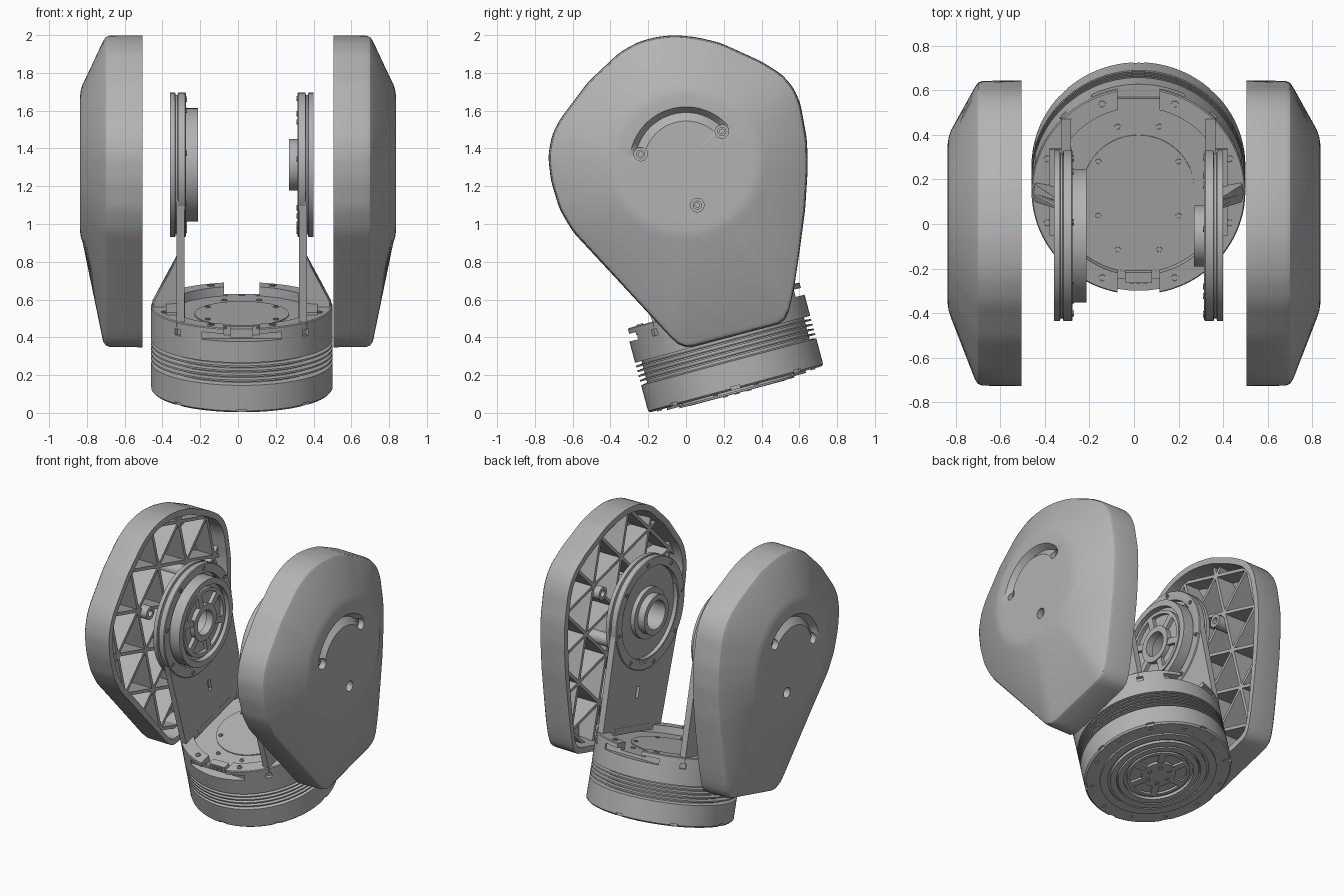
import bpy, bmesh, math
from mathutils import Matrix, Vector

if "Cube" in bpy.data.objects:
    bpy.data.objects.remove(bpy.data.objects["Cube"])

grey = bpy.data.materials.new("machined_grey")
grey.use_nodes = True
grey.diffuse_color = (0.45, 0.45, 0.45, 1)
grey.node_tree.nodes["Principled BSDF"].inputs["Base Color"].default_value = grey.diffuse_color

T, R = Matrix.Translation, Matrix.Rotation
BASE = T((0.02, 0.265, 0.125)) @ R(math.radians(15), 4, 'X')
HUB_V = 1.23
parts = []


def make(name, verts, faces, M=Matrix()):
    me = bpy.data.meshes.new(name)
    me.from_pydata([M @ Vector(v) for v in verts], [], faces)
    bm = bmesh.new()
    bm.from_mesh(me)
    bmesh.ops.remove_doubles(bm, verts=bm.verts, dist=1e-5)
    bmesh.ops.recalc_face_normals(bm, faces=bm.faces)
    bm.to_mesh(me)
    bm.free()
    me.materials.append(grey)
    ob = bpy.data.objects.new(name, me)
    bpy.context.collection.objects.link(ob)
    parts.append(ob)
    return ob


def skin(rings, closed):
    """Quads between equal rings of points."""
    n, m = len(rings[0]), len(rings)
    faces = [(i * n + j, i * n + (j + 1) % n, (i + 1) % m * n + (j + 1) % n, (i + 1) % m * n + j)
             for i in range(m if closed else m - 1) for j in range(n)]
    return [p for r in rings for p in r], faces


def lathe(name, profile, M, n=72):
    """Closed (radius, height) profile turned about z."""
    rings = [[(r * math.cos(k * math.tau / n), r * math.sin(k * math.tau / n), h) for k in range(n)]
             for r, h in profile]
    return make(name, *skin(rings, True), M)


def tube(name, r0, r1, h0, h1, M, n=48):
    return lathe(name, [(r0, h0), (r1, h0), (r1, h1), (r0, h1)], M, n)


def prism(name, poly, a, b, M):
    """Polygon in (y, z) pulled along x from a to b."""
    n = len(poly)
    v = [(x, y, z) for x in (a, b) for y, z in poly]
    f = [tuple(range(n)), tuple(range(n, 2 * n))]
    f += [(i, (i + 1) % n, n + (i + 1) % n, n + i) for i in range(n)]
    return make(name, v, f, M)


def box(name, x, y, z, M):
    return prism(name, [(y[0], z[0]), (y[1], z[0]), (y[1], z[1]), (y[0], z[1])], x[0], x[1], M)


def cut(ob, cutters):
    for c in cutters:
        mod = ob.modifiers.new("cut", 'BOOLEAN')
        mod.operation, mod.solver, mod.object = 'DIFFERENCE', 'EXACT', c
        bpy.context.view_layer.objects.active = ob
        bpy.ops.object.modifier_apply(modifier=mod.name)
        parts.remove(c)
        bpy.data.objects.remove(c)


def screws(name, radius, angles, h, M, size=0.018):
    for a in angles:
        P = M @ R(math.radians(a), 4, 'Z') @ T((radius, 0, h))
        lathe(name, [(0, -0.01), (size, -0.01), (size, 0.006), (size * .6, 0.006),
                     (size * .6, 0), (0, 0)], P, 12)


def spoked_wheel(name, outer, hole, h0, h1, M):
    """Rim, hub and six double spokes standing on a thin floor."""
    d = h1 - h0
    tube(name + "_floor", hole, outer, h0, h0 + d * .35, M, 64)
    tube(name + "_rim", outer * .86, outer, h0, h1, M, 64)
    tube(name + "_inner_rim", outer * .7, outer * .78, h0, h0 + d * .8, M, 64)
    tube(name + "_hub", hole, outer * .42, h0, h0 + d * .9, M)
    for k in range(6):
        box(name + "_spoke", (outer * .38, outer * .74), (-.022, .022), (h0, h0 + d * .8),
            M @ R(k * math.pi / 3, 4, 'Z'))


# Base drum with cooling fins and a raised, notched top ring
profile = [(0, 0.01), (.26, 0.01), (.27, 0), (.47, 0), (.48, .01), (.48, .15)]
for k in range(5):
    h = .157 + k * .026
    profile += [(.445, h), (.445, h + .013), (.48, h + .013), (.48, h + .022)]
profile += [(.48, .455), (.475, .46), (.39, .46), (.39, .41), (0, .41)]
drum = lathe("base_drum", profile, BASE, 96)
cutters = [box("cutter", (-.095, .095), (-.6, .6), (.411, .6), BASE)]
for s in (-1, 1):
    cutters.append(box("cutter", (-.21, .21), sorted((s * .42, s * .6)), (.39, .43), BASE))
for k in range(8):
    cutters.append(box("cutter", (.465, .5), (-.025, .025), (-.01, .018), BASE @ R(k * math.pi / 4 + math.pi / 2, 4, 'Z')))
for a in (-45, -135, 45, 135):
    cutters.append(box("cutter", (.46, .5), (-.02, .02), (.385, .42), BASE @ R(math.radians(a), 4, 'Z')))
cut(drum, cutters)
tube("top_plate", 0, .25, .405, .416, BASE, 64)
box("connector", (-.06, .06), (-.43, -.38), (.40, .445), BASE)
for x in (-.03, 0, .03):
    box("connector_pin", (x - .008, x + .008), (-.436, -.42), (.415, .435), BASE)
screws("ring_screw", .435, (20, 68, 112, 160, 200, 248, 292, 340), .46, BASE)
screws("floor_screw", .3, (72, 108, 252, 288), .41, BASE, .015)
screws("plate_screw", .22, (35, 145, 215, 325), .416, BASE, .014)

# Underside plates and output wheel
UNDER = BASE @ R(math.pi, 4, 'X')
tube("under_ring", .33, .38, -.012, .012, UNDER, 72)
tube("under_inner_ring", .275, .315, -.02, .02, UNDER, 72)
spoked_wheel("output_wheel", .265, 0, -.012, .022, UNDER)
screws("output_screw", .075, range(0, 360, 60), .02, UNDER, .014)
screws("under_screw", .435, range(15, 375, 30), 0, UNDER, .014)

# Side arms with gussets and bearing flanges
for s, side in ((1, "left"), (-1, "right")):
    arm = prism(side + "_arm", [(-.335, .43), (.335, .43), (.365, 1.23), (.26, 1.4), (-.26, 1.4), (-.365, 1.23)],
                s * .302, s * .345, BASE)
    slot = box("cutter", (s * .34 - .2, s * .34 + .2), (-.015, .015), (.66, .74), BASE)
    AX = BASE @ T((0, 0, HUB_V)) @ R(s * math.pi / 2, 4, 'Y')
    cut(arm, [slot, tube("cutter", 0, .31, .2, .5, AX)])
    for u in (-.17, .17):
        gusset = [(s * .33, .44), (s * .475, .44), (s * .475, .49), (s * .34, .74), (s * .33, .74)]
        v = [(x, y, z) for y in (-.02, .02) for x, z in gusset]
        f = [(0, 1, 2, 3, 4), (5, 6, 7, 8, 9)] + [(i, (i + 1) % 5, 5 + (i + 1) % 5, 5 + i) for i in range(5)]
        skew = BASE @ T((0, u * .35, 0)) @ R(-s * u, 4, 'Z')
        make(side + "_gusset", v, f, skew)
    box(side + "_foot", sorted((s * .3, s * .4)), (-.2, .2), (.44, .475), BASE)
    screws(side + "_arm_screw", .025, (90, 270), .3, BASE @ T((0, 0, .9)) @ R(s * math.pi / 2, 4, 'Y'), .012)
    lathe(side + "_flange", [(.1, .33), (.32, .33), (.32, .298), (.33, .295), (.378, .295), (.383, .3),
                             (.383, .337), (.37, .34), (.37, .35), (.383, .353), (.383, .38), (.1, .38)], AX, 96)
    INNER = AX @ R(math.pi, 4, 'X')
    screws(side + "_flange_screw", .353, range(20, 380, 45), -.295, INNER, .014)
    if s > 0:
        tube("left_bearing_tube", .1, .137, -.34, -.25, INNER)
        tube("left_bearing_collar", .1, .175, -.34, -.30, INNER)
    else:
        tube("right_wheel_seat", .1, .3, -.34, -.28, INNER, 64)
        spoked_wheel("right_wheel", .3, .085, -.29, -.233, INNER)

# Cover outline in (y, z), turned into a radius for every angle about the hub
CY, CZ, N = 0.0, 1.32, 144
outline = [(-.02, .335), (.53, .48), (.57, .65), (.60, .85), (.63, 1.07), (.645, 1.3), (.64, 1.45), (.605, 1.64),
           (.57, 1.72), (.51, 1.79), (.40, 1.86), (.18, 1.96), (.05, 1.99), (-.06, 2), (-.16, 1.99), (-.25, 1.965),
           (-.35, 1.91), (-.52, 1.75), (-.67, 1.55), (-.71, 1.47), (-.73, 1.36), (-.715, 1.23), (-.67, 1.08), (-.6, .96)]


def radius_at(a):
    d = Vector((math.cos(a), math.sin(a)))
    for i, p in enumerate(outline):
        p = Vector(p) - Vector((CY, CZ))
        q = Vector(outline[(i + 1) % len(outline)]) - Vector((CY, CZ))
        e = q - p
        den = d.cross(e)
        if abs(den) > 1e-9:
            t, w = p.cross(e) / den, p.cross(d) / den
            if t > 0 and -1e-6 <= w <= 1 + 1e-6:
                return t
    return .7


angles = [k * math.tau / N for k in range(N)]
raw = [radius_at(a) for a in angles]
edge = [(raw[k - 1] + 2 * raw[k] + raw[(k + 1) % N]) / 4 for k in range(N)]


def groove(a):
    """Depth of the crescent, deepest along the tilted arm."""
    off = (a - math.radians(105) + math.pi) % math.tau - math.pi
    return .04 * min(1, max(0, 1.25 - abs(off)) * 3)


for s, side in ((1, "left"), (-1, "right")):
    def ring(x, r):
        return [(s * (x - (groove(a) if r == .27 else 0)),
                 CY + math.cos(a) * (r if r >= 0 else edge[k] + r + 1),
                 CZ + math.sin(a) * (r if r >= 0 else edge[k] + r + 1)) for k, a in enumerate(angles)]
    # negative radii mean outline radius plus (value + 1)
    steps = [(.775, 0), (.775, .36), (.67, -1.055), (.505, -1.042), (.505, -1), (.68, -1.002), (.70, -1.01),
             (.714, -1.03), (.822, .42), (.832, .39), (.836, .36), (.836, .30), (.836, .27), (.836, .225), (.836, 0)]
    cover = make(side + "_cover", *skin([ring(x, r) for x, r in steps], False))
    OUT = T((0, CY, CZ)) @ R(s * math.pi / 2, 4, 'Y')
    spots = [(-.24, .05), (.19, .17), (.06, -.22)]
    places = [T((0, y, z)) @ OUT for y, z in spots]
    cut(cover, [tube("cutter", 0, .036, .785, .9, P, 24) for P in places])
    for P in places:
        tube(side + "_cover_screw", .012, .024, .78, .80, P, 16)
        tube(side + "_cover_boss", .022, .045, .52, .78, P, 24)

    # Triangular rib lattice inside the cover
    verts, faces = [], []
    for tilt in (105, 45, 165):
        d = Vector((math.cos(math.radians(tilt)), math.sin(math.radians(tilt))))
        nrm = Vector((-d.y, d.x))
        for off in (-.84, -.56, -.28, 0, .28, .56, .84):
            pts = []
            for i in range(-60, 61):
                p = nrm * off + d * (i * .02)
                rim = radius_at(math.atan2(p.y, p.x)) - .03
                if p.length < rim:
                    t = max(0, min(1, (p.length - .36) / (rim - .36)))
                    pts.append((p, .785 - .105 * t))
            base = len(verts)
            for p, x in pts:
                for w, xx in ((-.011, .565), (.011, .565), (.011, x), (-.011, x)):
                    q = p + nrm * w
                    verts.append((s * xx, CY + q.x, CZ + q.y))
            for i in range(len(pts) - 1):
                b = base + i * 4
                faces += [(b + j, b + (j + 1) % 4, b + 4 + (j + 1) % 4, b + 4 + j) for j in range(4)]
            if len(pts) > 1:
                faces += [tuple(range(base, base + 4)), tuple(range(len(verts) - 4, len(verts)))]
    make(side + "_cover_ribs", verts, faces)

# Smooth shading that keeps hard edges
bpy.ops.object.select_all(action='DESELECT')
for ob in parts:
    ob.select_set(True)
bpy.context.view_layer.objects.active = parts[0]
bpy.ops.object.shade_smooth_by_angle(angle=math.radians(30))
